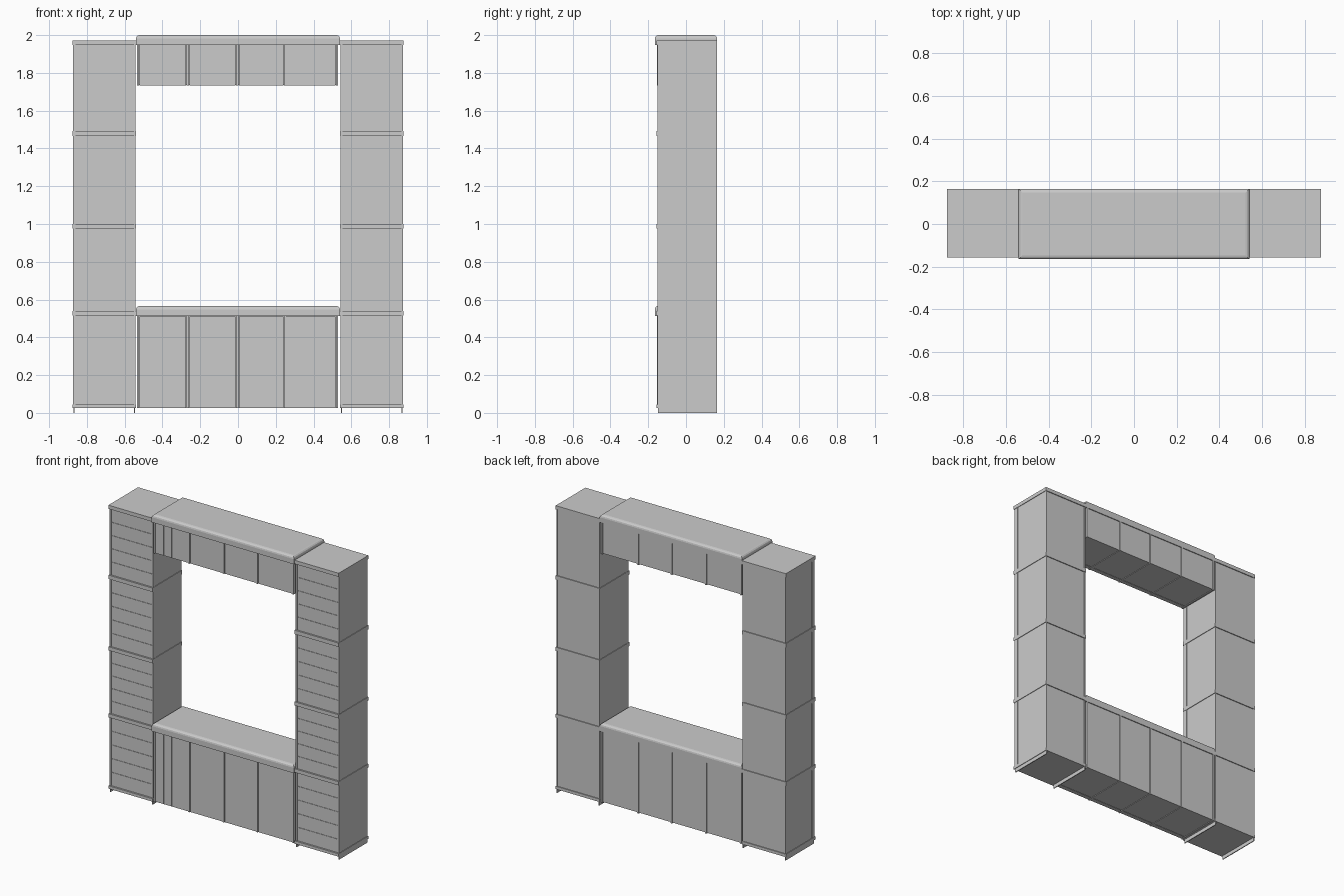
import bpy, bmesh

if "Cube" in bpy.data.objects:
    bpy.data.objects.remove(bpy.data.objects["Cube"])

BACK = 0.165
FRONT = -0.147


def add_box(bm, x0, x1, y0, y1, z0, z1):
    m = bmesh.ops.create_cube(bm, size=1.0)
    for v in m["verts"]:
        v.co.x = x1 if v.co.x > 0 else x0
        v.co.y = y1 if v.co.y > 0 else y0
        v.co.z = z1 if v.co.z > 0 else z0


def boxes(name, specs):
    bm = bmesh.new()
    for s in specs:
        add_box(bm, *s)
    me = bpy.data.meshes.new(name)
    bm.to_mesh(me)
    bm.free()
    ob = bpy.data.objects.new(name, me)
    bpy.context.collection.objects.link(ob)
    return ob


# Tower section joints: bottom and top of each horizontal board
BOARDS = [(0.025, 0.045), (0.515, 0.54), (0.975, 1.0), (1.465, 1.492), (1.947, 1.972)]


def tower(side, x0, x1):
    # full-height side panels that reach the floor
    boxes(side + "_tower_sides", [
        (x0 + 0.004, x0 + 0.010, FRONT, BACK - 0.002, 0, 1.97),
        (x1 - 0.010, x1 - 0.004, FRONT, BACK - 0.002, 0, 1.97)])
    # horizontal boards with projecting front lips
    boxes(side + "_tower_boards",
          [(x0, x1, -0.157, BACK, a, b) for a, b in BOARDS])
    doors, stiles, backs = [], [], []
    for (a0, a1), (b0, b1) in zip(BOARDS, BOARDS[1:]):
        backs.append((x0 + 0.008, x1 - 0.008, -0.13, BACK - 0.006, a1, b0))
        stiles += [(x0 + 0.002, x0 + 0.014, -0.15, -0.12, a1, b0),
                   (x1 - 0.010, x1 - 0.002, -0.15, -0.12, a1, b0)]
        step = (b0 - a1) / 5
        for i in range(5):
            doors.append((x0 + 0.016, x1 - 0.011, FRONT, -0.12,
                          a1 + i * step + 0.001, a1 + (i + 1) * step - 0.001))
        doors.append((x0 + 0.014, x1 - 0.01, FRONT + 0.003, -0.12, a1, b0))
    boxes(side + "_tower_carcass", backs)
    boxes(side + "_tower_stiles", stiles)
    boxes(side + "_tower_drawer_fronts", doors)


tower("left", -0.875, -0.54)
tower("right", 0.54, 0.875)

# Dividers between the four centre cabinets
DIV = [-0.53, -0.266, -0.004, 0.25, 0.524]


def cabinet_row(name, z0, z1):
    boxes(name + "_dividers",
          [(x - 0.006, x + 0.006, -0.153, BACK, z0, z1) for x in DIV])
    boxes(name + "_carcass", [
        (a + 0.006, b - 0.006, -0.13, BACK - 0.006, z0 + 0.004, z1)
        for a, b in zip(DIV, DIV[1:])])
    fronts = []
    for k, (a, b) in enumerate(zip(DIV, DIV[1:])):
        a, b = a + 0.008, b - 0.008
        n = 4 if k in (0, 3) else 1
        w = (b - a) / n
        fronts.append((a, b, FRONT, -0.12, z0 + 0.002, z1 - 0.002))
        for i in range(n):
            fronts.append((a + i * w + 0.001, a + (i + 1) * w - 0.001,
                           -0.15, -0.12, z0 + 0.002, z1 - 0.008))
    boxes(name + "_doors", fronts)


cabinet_row("base_cabinets", 0.025, 0.512)
cabinet_row("bridge_cabinets", 1.732, 1.952)


def worktop(name, z0, z1):
    # slab with eased upper edges
    ob = boxes(name, [(-0.54, 0.54, -0.165, BACK, z0, z1)])
    bm = bmesh.new()
    bm.from_mesh(ob.data)
    rim = [e for e in bm.edges if all(abs(v.co.z - z1) < 1e-5 for v in e.verts)]
    bmesh.ops.bevel(bm, geom=rim, offset=0.018, segments=3, profile=0.5,
                    affect='EDGES')
    bm.to_mesh(ob.data)
    bm.free()


worktop("base_worktop", 0.512, 0.566)
worktop("bridge_top", 1.947, 2.0)
